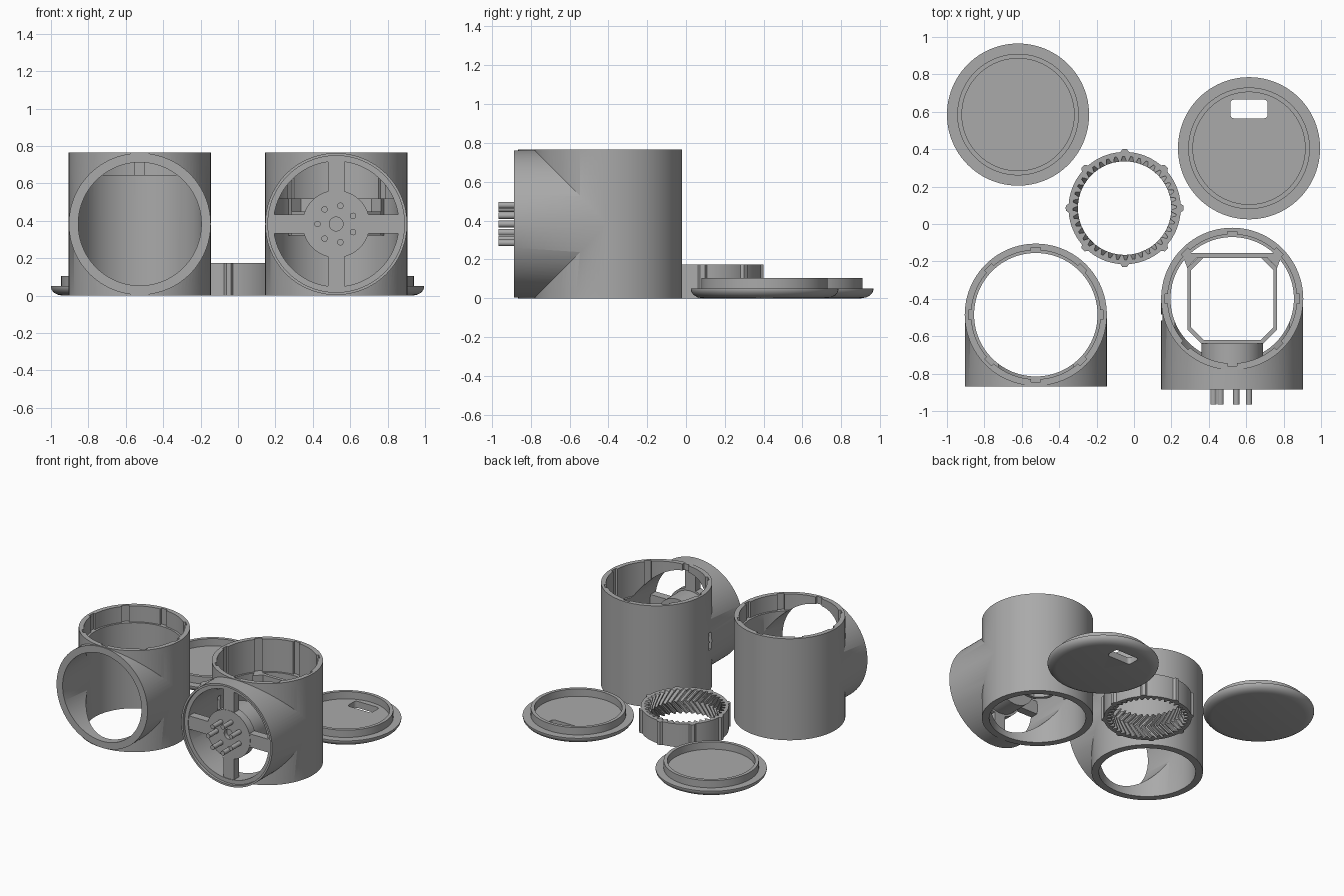
import bpy, bmesh, math
from mathutils import Matrix, Vector

if "Cube" in bpy.data.objects:
    bpy.data.objects.remove(bpy.data.objects["Cube"], do_unlink=True)

grey = bpy.data.materials.new("plain grey")
grey.use_nodes = True
grey.diffuse_color = (0.4, 0.4, 0.4, 1)
grey.node_tree.nodes["Principled BSDF"].inputs["Base Color"].default_value = (0.4, 0.4, 0.4, 1)

R, H = 0.38, 0.765
MID = H / 2
ALONG_Y = Matrix.Rotation(math.pi / 2, 4, "X")


def finish(name, bm):
    bmesh.ops.recalc_face_normals(bm, faces=bm.faces)
    mesh = bpy.data.meshes.new(name)
    bm.to_mesh(mesh)
    bm.free()
    mesh.materials.append(grey)
    ob = bpy.data.objects.new(name, mesh)
    bpy.context.collection.objects.link(ob)
    smooth(ob)
    return ob


def smooth(ob):
    ob.data.shade_smooth()
    ob.data.set_sharp_from_angle(angle=math.radians(30))


def tube_z(name, x, y, z0, z1, r, seg=96):
    bm = bmesh.new()
    bmesh.ops.create_cone(bm, cap_ends=True, segments=seg, radius1=r, radius2=r, depth=z1 - z0,
                          matrix=Matrix.Translation((x, y, (z0 + z1) / 2)))
    return finish(name, bm)


def tube_y(name, x, z, y0, y1, r, seg=96):
    bm = bmesh.new()
    bmesh.ops.create_cone(bm, cap_ends=True, segments=seg, radius1=r, radius2=r, depth=y1 - y0,
                          matrix=Matrix.Translation((x, (y0 + y1) / 2, z)) @ ALONG_Y)
    return finish(name, bm)


def box(name, centre, size, turn=0.0):
    bm = bmesh.new()
    bmesh.ops.create_cube(bm, size=1, matrix=Matrix.Translation(centre)
                          @ Matrix.Rotation(turn, 4, "Z") @ Matrix.Diagonal((*size, 1)))
    return finish(name, bm)


def prism(name, points, z0, z1):
    bm = bmesh.new()
    face = bm.faces.new([bm.verts.new((x, y, z0)) for x, y in points])
    top = bmesh.ops.extrude_face_region(bm, geom=[face])["geom"]
    bmesh.ops.translate(bm, vec=(0, 0, z1 - z0), verts=[v for v in top if isinstance(v, bmesh.types.BMVert)])
    return finish(name, bm)


def combine(ob, other, operation):
    """Apply a boolean and discard the helper."""
    mod = ob.modifiers.new("cut", "BOOLEAN")
    mod.operation, mod.solver, mod.object = operation, "EXACT", other
    mesh = bpy.data.meshes.new_from_object(ob.evaluated_get(bpy.context.evaluated_depsgraph_get()))
    ob.modifiers.clear()
    ob.data = mesh
    bpy.data.objects.remove(other, do_unlink=True)
    smooth(ob)


def housing(name, cx, cy, front, ledge, bore):
    """Upright tube with a branch of the same width opening to the front."""
    body = tube_z(name, cx, cy, 0, H, R)
    combine(body, tube_y("branch", cx, MID, front, cy, R - 0.0005), "UNION")
    combine(body, tube_z("main_bore", cx, cy, -0.1, H + 0.1, 0.33), "DIFFERENCE")
    combine(body, tube_y("branch_bore", cx, MID, front - 0.1, cy, bore), "DIFFERENCE")
    combine(body, tube_z("socket", cx, cy, ledge, H + 0.1, 0.345), "DIFFERENCE")
    # keyways around the socket
    for k in range(8):
        a = k * math.pi / 4
        c = (cx + 0.34 * math.cos(a), cy + 0.34 * math.sin(a), (ledge + H + 0.1) / 2)
        combine(body, box("keyway", c, (0.04, 0.05, H + 0.1 - ledge), a), "DIFFERENCE")
    return body


# Two housings
AX, AY, BX, BY, FRONT = -0.525, -0.485, 0.525, -0.40, -0.885
housing("open_housing", AX, AY, -0.87, 0.645, 0.329)
body = housing("motor_housing", BX, BY, FRONT, 0.52, 0.335)
combine(body, tube_y("rim_recess", BX, MID, FRONT - 0.1, -0.865, 0.365), "DIFFERENCE")
combine(body, box("side_slot", (BX - R, -0.50, MID), (0.2, 0.03, 0.13)), "DIFFERENCE")

# Hub, spokes and pegs in the branch of the motor housing
hub = tube_y("hub", BX, MID, -0.862, -0.80, 0.18, 64)
combine(hub, tube_y("hub_hole", BX, MID, -0.9, -0.83, 0.037, 32), "DIFFERENCE")
tube_y("hub_back", BX, MID, -0.81, -0.64, 0.165, 64)
for s in (-1, 1):
    box("side_spoke", (BX + s * 0.255, -0.83, MID), (0.20, 0.06, 0.10))
    box("upright_spoke", (BX, -0.83, MID + s * 0.25), (0.09, 0.06, 0.18))
for k in range(7):
    a = math.pi + k * math.tau / 7
    tube_y("peg", BX + 0.1 * math.cos(a), MID + 0.1 * math.sin(a), -0.965, -0.85, 0.017, 20)


# Eight-sided inner frame with corner brackets
def octagon(h, c):
    return [(BX + sx * x, BY + sy * y) for sx, sy, pts in
            ((1, 1, ((h, h - c), (h - c, h))), (-1, 1, ((h - c, h), (h, h - c))),
             (-1, -1, ((h, h - c), (h - c, h))), (1, -1, ((h - c, h), (h, h - c)))) for x, y in pts]


frame = prism("inner_frame", octagon(0.24, 0.075), 0.32, 0.45)
combine(frame, prism("frame_hole", octagon(0.22, 0.067), 0.2, 0.6), "DIFFERENCE")
for s in (-1, 1):
    prism("frame_bracket", [(BX + s * x, BY + y) for x, y in ((0.165, 0.245), (0.27, 0.245), (0.24, 0.165))],
          0.32, 0.52)
box("frame_back_bar", (BX, BY + 0.232, 0.42), (0.40, 0.025, 0.20))


# Round lids with a raised locating ring
def lid(name, cx, cy):
    profile = [(0, 0), (0.32, 0), (0.345, 0.005), (0.365, 0.016), (0.376, 0.03), (R, 0.042), (R, 0.05),
               (0.325, 0.05), (0.325, 0.105), (0.30, 0.105), (0.30, 0.05), (0, 0.05)]
    bm = bmesh.new()
    verts = [bm.verts.new((cx + r, cy, z)) for r, z in profile]
    edges = [bm.edges.new(pair) for pair in zip(verts, verts[1:])]
    bmesh.ops.spin(bm, geom=verts + edges, cent=(cx, cy, 0), axis=(0, 0, 1), angle=math.tau,
                   steps=96, use_merge=True)
    bmesh.ops.remove_doubles(bm, verts=bm.verts, dist=0.0001)
    return finish(name, bm)


lid("plain_lid", -0.62, 0.585)
slotted = lid("slotted_lid", 0.615, 0.405)
corners = [(0.615 + sx * 0.08 + 0.02 * math.cos(a), 0.615 + sy * 0.03 + 0.02 * math.sin(a))
           for sx, sy, q in ((1, 1, 0), (-1, 1, 1), (-1, -1, 2), (1, -1, 3))
           for a in [(q + t / 4) * math.pi / 2 for t in range(5)]]
combine(slotted, prism("lid_slot", corners, -0.1, 0.2), "DIFFERENCE")

# Ring gear with chevron teeth inside and eight keys outside
TEETH, TALL, LEVELS = 40, 0.175, 8
n = TEETH * 4
bm = bmesh.new()


def loop(z, twist, radius):
    ring = []
    for i in range(n):
        a = math.tau * i / n + twist
        ring.append(bm.verts.new((-0.05 + radius(i) * math.cos(a), 0.085 + radius(i) * math.sin(a), z)))
    return ring


def tooth(i):
    return (0.277, 0.277, 0.25, 0.25)[i % 4]


def key(i):
    return 0.315 if (i + 1) % 20 < 3 else 0.30


loops = [loop(TALL * k / LEVELS, math.radians(15) * (1 - abs(2 * k / LEVELS - 1)), tooth)
         for k in range(LEVELS + 1)]
loops += [loop(TALL, 0, key), loop(0, 0, key)]
for low, high in zip(loops, loops[1:] + loops[:1]):
    for i in range(n):
        j = (i + 1) % n
        bm.faces.new((low[i], low[j], high[j], high[i]))
finish("ring_gear", bm)
